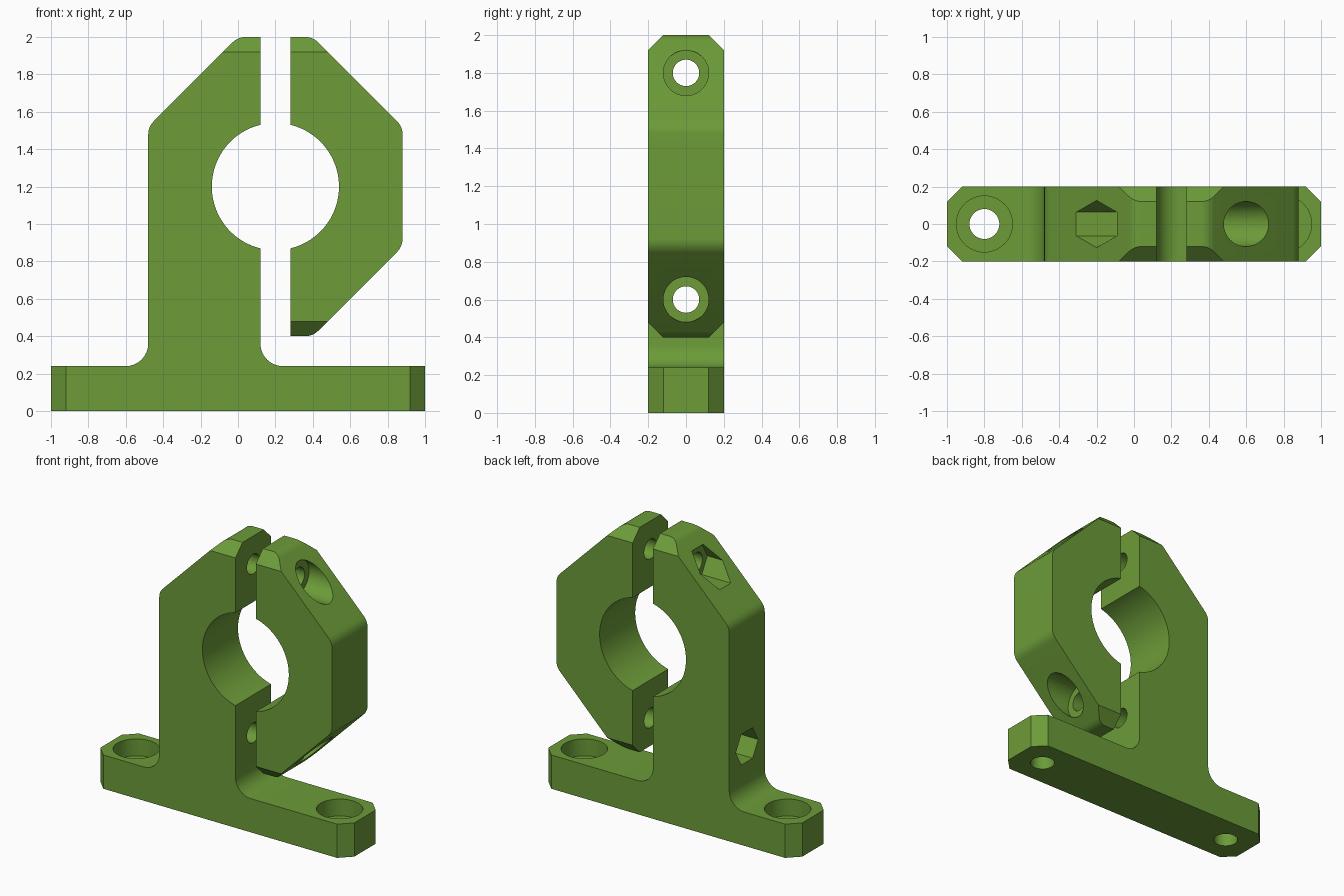
import bpy, bmesh, math
from mathutils import Vector, Matrix

if "Cube" in bpy.data.objects:
    bpy.data.objects.remove(bpy.data.objects["Cube"])

green = bpy.data.materials.new("leaf green")
green.diffuse_color = (0.15, 0.33, 0.04, 1)
green.use_nodes = True
green.node_tree.nodes["Principled BSDF"].inputs["Base Color"].default_value = green.diffuse_color

HALF = 0.2                      # half thickness in y
BORE, BORE_R = Vector((0.2, 1.2)), 0.34


def fillet(prev, corner, nxt, r, steps=8):
    """Points of an arc of radius r tangent to both sides of a corner."""
    p, c, n = Vector(prev), Vector(corner), Vector(nxt)
    a, b = (p - c).normalized(), (n - c).normalized()
    half = a.angle(b) / 2
    centre = c + (a + b).normalized() * (r / math.sin(half))
    t = r / math.tan(half)
    u, v = c + a * t - centre, c + b * t - centre
    ang = u.angle(v)
    return [centre + (u * math.sin((1 - i / steps) * ang) + v * math.sin(i / steps * ang)) / math.sin(ang)
            for i in range(steps + 1)]


def outline(corners):
    """Expand (x, z, radius) corners into a rounded polygon."""
    pts = []
    for i, (x, z, r) in enumerate(corners):
        if r:
            pts += fillet(corners[i - 1][:2], (x, z), corners[(i + 1) % len(corners)][:2], r)
        else:
            pts.append(Vector((x, z)))
    return pts


def bore_arc(side, steps=40):
    """Bore arc on one side of the slot, from bottom to top."""
    gap = math.asin(0.08 / BORE_R)
    return [BORE + BORE_R * Vector((side * math.sin(a), -math.cos(a)))
            for a in (gap + (math.pi - 2 * gap) * i / steps for i in range(steps + 1))]


def plate(name, pts, chamfers):
    """Extrude an xz outline through y and trim it with chamfer planes."""
    bm = bmesh.new()
    face = bm.faces.new([bm.verts.new((p.x, -HALF, p.y)) for p in pts])
    ext = bmesh.ops.extrude_face_region(bm, geom=[face])
    bmesh.ops.translate(bm, vec=(0, 2 * HALF, 0),
                        verts=[g for g in ext["geom"] if isinstance(g, bmesh.types.BMVert)])
    for normal, point in chamfers:
        bmesh.ops.bisect_plane(bm, geom=bm.verts[:] + bm.edges[:] + bm.faces[:], dist=1e-5,
                               plane_co=point, plane_no=normal, clear_outer=True)
        bmesh.ops.holes_fill(bm, edges=[e for e in bm.edges if e.is_boundary], sides=0)
    bmesh.ops.recalc_face_normals(bm, faces=bm.faces[:])
    mesh = bpy.data.meshes.new(name)
    bm.to_mesh(mesh)
    bm.free()
    mesh.materials.append(green)
    obj = bpy.data.objects.new(name, mesh)
    bpy.context.collection.objects.link(obj)
    return obj


def drill(obj, start, end, r, sides=48):
    """Cut a round or hexagonal hole between two points."""
    a, b = Vector(start), Vector(end)
    bm = bmesh.new()
    bmesh.ops.create_cone(bm, cap_ends=True, segments=sides, radius1=r, radius2=r, depth=(b - a).length)
    bm.verts.ensure_lookup_table()
    if sides == 6:              # put hexagon corners at +y and -y
        ang = math.atan2(bm.verts[0].co.y, bm.verts[0].co.x)
        bmesh.ops.rotate(bm, verts=bm.verts[:], matrix=Matrix.Rotation(math.pi / 2 - ang, 3, 'Z'))
    if abs((b - a).x) > 0:      # lay the tool along x
        bmesh.ops.rotate(bm, verts=bm.verts[:], matrix=Matrix.Rotation(math.pi / 2, 3, 'Y'))
    bmesh.ops.translate(bm, verts=bm.verts[:], vec=(a + b) / 2)
    mesh = bpy.data.meshes.new("cutter")
    bm.to_mesh(mesh)
    bm.free()
    mesh.materials.append(green)
    tool = bpy.data.objects.new("cutter", mesh)
    tool.hide_render = True
    bpy.context.collection.objects.link(tool)
    mod = obj.modifiers.new("hole", 'BOOLEAN')
    mod.operation, mod.solver, mod.object = 'DIFFERENCE', 'EXACT', tool
    bpy.context.view_layer.objects.active = obj
    bpy.ops.object.modifier_apply(modifier=mod.name)
    bpy.data.objects.remove(tool)


top_chamfers = [((0, s, 1), (0, s * 0.12, 2)) for s in (-1, 1)]
low_chamfers = [((0, s, -1), (0, s * 0.12, 0.4)) for s in (-1, 1)]
base_chamfers = [((sx, sy, 0), (sx, sy * 0.12, 0)) for sx in (-1, 1) for sy in (-1, 1)]

# Foot and upright with the fixed half of the clamp
left = outline([(0.12, 2, 0), (0, 2, 0.1), (-0.48, 1.52, 0.1), (-0.48, 0.24, 0.12),
                (-1, 0.24, 0), (-1, 0, 0), (1, 0, 0), (1, 0.24, 0), (0.12, 0.24, 0.12)])
stand = plate("stand", left + bore_arc(-1), top_chamfers + base_chamfers)

# Loose half of the clamp
right = outline([(0.28, 2, 0), (0.4, 2, 0.1), (0.88, 1.52, 0.1),
                 (0.88, 0.88, 0.1), (0.4, 0.4, 0.1), (0.28, 0.4, 0)])
clamp = plate("clamp_cap", right + bore_arc(1), top_chamfers + low_chamfers)

# Counterbored mounting holes in the foot
for x in (-0.8, 0.8):
    drill(stand, (x, 0, -0.1), (x, 0, 0.4), 0.08)
    drill(stand, (x, 0, 0.12), (x, 0, 0.4), 0.15)

# Clamp screw holes: nut pockets on the stand, counterbores on the cap
for z in (0.6, 1.8):
    drill(stand, (-0.7, 0, z), (0.2, 0, z), 0.07)
    drill(stand, (-0.7, 0, z), (-0.08, 0, z), 0.126, 6)
    drill(clamp, (0.2, 0, z), (1.1, 0, z), 0.07)
    drill(clamp, (0.475, 0, z), (1.1, 0, z), 0.12)

# Smooth the rounds, keep the machined edges crisp
for obj in (stand, clamp):
    bpy.ops.object.select_all(action='DESELECT')
    obj.select_set(True)
    bpy.context.view_layer.objects.active = obj
    bpy.ops.object.shade_smooth_by_angle(angle=math.radians(30))
